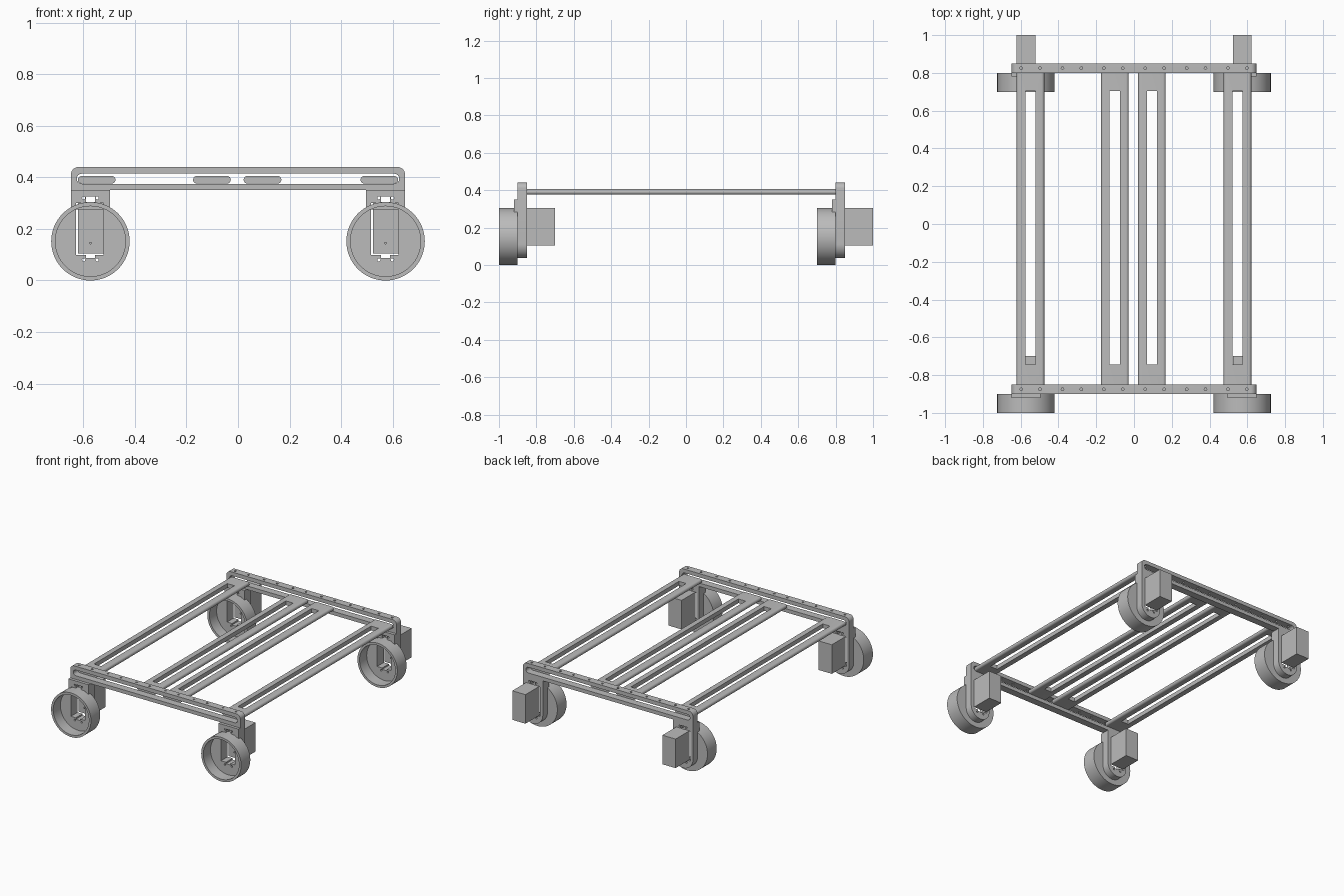
import bpy, bmesh
from math import sin, cos, pi, radians
from mathutils import Matrix

cube = bpy.data.objects.get("Cube")
if cube:
    bpy.data.objects.remove(cube, do_unlink=True)

grey = bpy.data.materials.new("plain_grey")
grey.use_nodes = True
grey.diffuse_color = (0.5, 0.5, 0.5, 1)
grey.node_tree.nodes["Principled BSDF"].inputs["Base Color"].default_value = (0.5, 0.5, 0.5, 1)


def arc(cx, cz, r, a0, a1, n=12):
    return [(cx + r * cos(radians(a0 + (a1 - a0) * i / n)),
             cz + r * sin(radians(a0 + (a1 - a0) * i / n))) for i in range(n + 1)]


def circle(cx, cz, r, n=64):
    return arc(cx, cz, r, 0, 360, n)[:-1]


def stadium(x0, x1, z0, z1):
    r, zm = (z1 - z0) / 2, (z0 + z1) / 2
    return arc(x0 + r, zm, r, 90, 270) + arc(x1 - r, zm, r, -90, 90)


def plate(name, loops, y0, y1):
    """Fill x-z outlines (first is the rim, others are holes) from y0 to y1."""
    curve = bpy.data.curves.new(name, "CURVE")
    curve.dimensions = "2D"
    curve.fill_mode = "BOTH"
    curve.extrude = (y1 - y0) / 2
    for loop in loops:
        spline = curve.splines.new("POLY")
        spline.points.add(len(loop) - 1)
        for point, (x, z) in zip(spline.points, loop):
            point.co = (x, z, 0, 1)
        spline.use_cyclic_u = True
    ob = bpy.data.objects.new(name, curve)
    bpy.context.collection.objects.link(ob)
    activate(ob)
    bpy.ops.object.convert(target="MESH")
    ob = bpy.context.object
    bm = bmesh.new()
    bm.from_mesh(ob.data)
    bmesh.ops.remove_doubles(bm, verts=bm.verts, dist=1e-5)
    turn = Matrix.Translation((0, (y0 + y1) / 2, 0)) @ Matrix.Rotation(pi / 2, 4, "X")
    bmesh.ops.transform(bm, matrix=turn, verts=bm.verts)
    bmesh.ops.recalc_face_normals(bm, faces=bm.faces)
    bm.to_mesh(ob.data)
    bm.free()
    return finish(ob)


def activate(ob):
    bpy.ops.object.select_all(action="DESELECT")
    ob.select_set(True)
    bpy.context.view_layer.objects.active = ob


def finish(ob):
    ob.data.materials.clear()
    ob.data.materials.append(grey)
    activate(ob)
    bpy.ops.object.shade_smooth_by_angle(angle=radians(30))
    return ob


def cut(ob, bm):
    """Subtract a bmesh from an object and drop the cutter."""
    mesh = bpy.data.meshes.new("cutter")
    bm.to_mesh(mesh)
    bm.free()
    cutter = bpy.data.objects.new("cutter", mesh)
    cutter.hide_render = True
    bpy.context.collection.objects.link(cutter)
    activate(ob)
    mod = ob.modifiers.new("cut", "BOOLEAN")
    mod.object = cutter
    mod.solver = "EXACT"
    bpy.ops.object.modifier_apply(modifier=mod.name)
    bpy.data.objects.remove(cutter, do_unlink=True)


def box(x0, x1, z0, z1):
    return [(x0, z0), (x1, z0), (x1, z1), (x0, z1)]


def motor_opening(c):
    return [(c - .056, .098), (c - .018, .098), (c - .018, .088), (c + .018, .088),
            (c + .018, .098), (c + .05, .098), (c + .05, .3), (c + .018, .3),
            (c + .018, .325), (c - .018, .325), (c - .018, .3), (c - .056, .3)]


LEG_X, LEG_R, WHEEL_Z = 0.572, 0.076, 0.152


def end_assembly(end, y):
    """One end frame with its wheels and motors; y is the frame's outer face."""
    # frame: top rail and two round-ended legs in one plate
    right, left = -LEG_X, LEG_X
    rim = (arc(right, .112, LEG_R, 180, 360, 24) + [(right + LEG_R, .35), (left - LEG_R, .35)]
           + arc(left, .112, LEG_R, 180, 360, 24)
           + arc(.618, .41, .03, 0, 90, 8) + arc(-.618, .41, .03, 90, 180, 8))
    holes = [stadium(-.625, .625, .375, .414)]
    for c in (right, left):
        holes.append(motor_opening(c))
        holes += [circle(c + dx, z, .006, 16) for dx in (-.026, .026) for z in (.08, .32)]
    frame = plate(end + "_frame", [rim] + holes, y, y + .05)
    # bolt holes along the top of the rail
    bm = bmesh.new()
    for i in range(6):
        for dx in (-.05, .05):
            spot = Matrix.Translation(((i - 2.5) * .219 + dx, y + .025, .43))
            bmesh.ops.create_cone(bm, cap_ends=True, segments=16, radius1=.007,
                                  radius2=.007, depth=.05, matrix=spot)
    cut(frame, bm)

    for side, c in (("right", right), ("left", left)):
        tag = end + "_" + side
        # raised pad at the head of the leg
        pad = [(c - LEG_R, .283), (c - .056, .283), (c - .056, .3), (c - .018, .3),
               (c - .018, .325), (c + .018, .325), (c + .018, .3), (c + .05, .3),
               (c + .05, .283), (c + LEG_R, .283), (c + LEG_R, .35), (c - LEG_R, .35)]
        plate(tag + "_pad", [pad] + [circle(c + dx, .32, .006, 16) for dx in (-.026, .026)],
              y - .02, y)
        # wheel: open rim with a slotted web at its inner side
        plate(tag + "_wheel_rim", [circle(c, WHEEL_Z, .152), circle(c, WHEEL_Z, .136)],
              y - .1, y)
        slot = [(x, min(z, .275)) for x, z in motor_opening(c)[:7]] + [(c - .056, .275)]
        plate(tag + "_wheel_web", [circle(c, WHEEL_Z, .137), slot]
              + [circle(c + dx, .08, .006, 16) for dx in (-.026, .026)], y - .022, y)
        # motor block with its small shaft
        plate(tag + "_motor", [box(c - .049, c + .051, .105, .305)], y + .05, y + .2)
        plate(tag + "_shaft", [circle(c, .145, .005, 16)], y + .042, y + .052)


end_assembly("front", -.9)
end_assembly("back", .8)

# four round-edged deck slats, each with a long slot
for name, x in (("outer_right", -.548), ("inner_right", -.101),
                ("inner_left", .095), ("outer_left", .548)):
    slat = plate(name + "_slat", [stadium(x - .073, x + .073, .376, .405)], -.852, .802)
    bm = bmesh.new()
    bmesh.ops.create_cube(bm, size=1, matrix=Matrix.Translation((x, -.02, .39))
                          @ Matrix.Diagonal((.055, 1.45, .1, 1)))
    cut(slat, bm)
